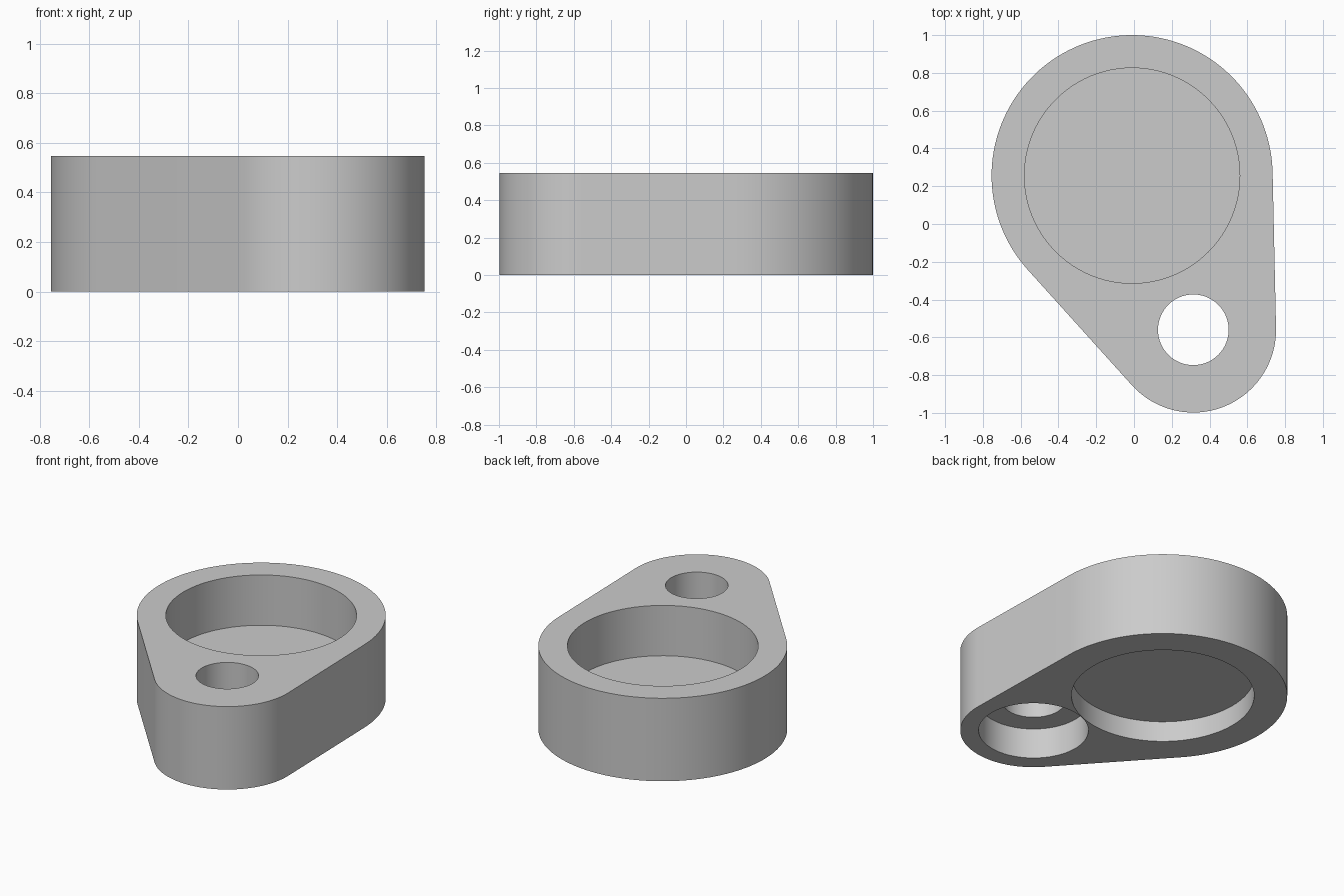
import bpy
import bmesh
from math import acos, atan2, cos, hypot, pi, sin

cube = bpy.data.objects.get("Cube")
if cube:
    bpy.data.objects.remove(cube, do_unlink=True)

HEIGHT = 0.547
BIG = (-0.01, 0.256, 0.744)      # x, y, radius of the ring end
SMALL = (0.314, -0.56, 0.438)    # x, y, radius of the lug end

grey = bpy.data.materials.new("plain_grey")
grey.use_nodes = True
grey.diffuse_color = (0.6, 0.6, 0.6, 1)
grey.node_tree.nodes["Principled BSDF"].inputs["Base Color"].default_value = (0.6, 0.6, 0.6, 1)


def arc(circle, start, end, steps):
    x, y, r = circle
    angles = [start + (end - start) * i / steps for i in range(steps + 1)]
    return [(x + r * cos(a), y + r * sin(a)) for a in angles]


def prism(name, outline, bottom, top):
    """Extrude a counter-clockwise outline between two heights."""
    bm = bmesh.new()
    base = bm.faces.new([bm.verts.new((x, y, bottom)) for x, y in outline])
    grown = bmesh.ops.extrude_face_region(bm, geom=[base], use_keep_orig=True)["geom"]
    for v in grown:
        if isinstance(v, bmesh.types.BMVert):
            v.co.z = top
    bmesh.ops.recalc_face_normals(bm, faces=bm.faces)
    mesh = bpy.data.meshes.new(name)
    bm.to_mesh(mesh)
    bm.free()
    mesh.materials.append(grey)
    obj = bpy.data.objects.new(name, mesh)
    bpy.context.collection.objects.link(obj)
    return obj


def bore(body, name, centre, radius, bottom, top):
    """Cut a round hole or pocket, then discard the cutter."""
    circle = arc((centre[0], centre[1], radius), 0, 2 * pi, 96)[:-1]
    cutter = prism(name, circle, bottom, top)
    cutter.hide_render = True
    cut = body.modifiers.new(name, "BOOLEAN")
    cut.operation = "DIFFERENCE"
    cut.solver = "EXACT"
    cut.object = cutter
    bpy.ops.object.modifier_apply(modifier=cut.name)
    bpy.data.objects.remove(cutter, do_unlink=True)


# Body: two round ends joined by their common tangents
dx, dy = SMALL[0] - BIG[0], SMALL[1] - BIG[1]
axis = atan2(dy, dx)
spread = acos((BIG[2] - SMALL[2]) / hypot(dx, dy))
outline = arc(BIG, axis + spread, axis - spread + 2 * pi, 80)
outline += arc(SMALL, axis - spread, axis + spread, 48)
body = prism("ring_housing", outline, 0, HEIGHT)
bpy.context.view_layer.objects.active = body
body.select_set(True)

# Pockets above and below the thin web, and the stepped lug hole
bore(body, "upper_pocket", BIG, 0.57, 0.215, 1)
bore(body, "lower_pocket", BIG, 0.546, -1, 0.135)
bore(body, "lug_hole", SMALL, 0.187, -1, 1)
bore(body, "lug_counterbore", SMALL, 0.328, -1, 0.2)

bpy.ops.object.shade_smooth_by_angle(angle=pi / 6)
